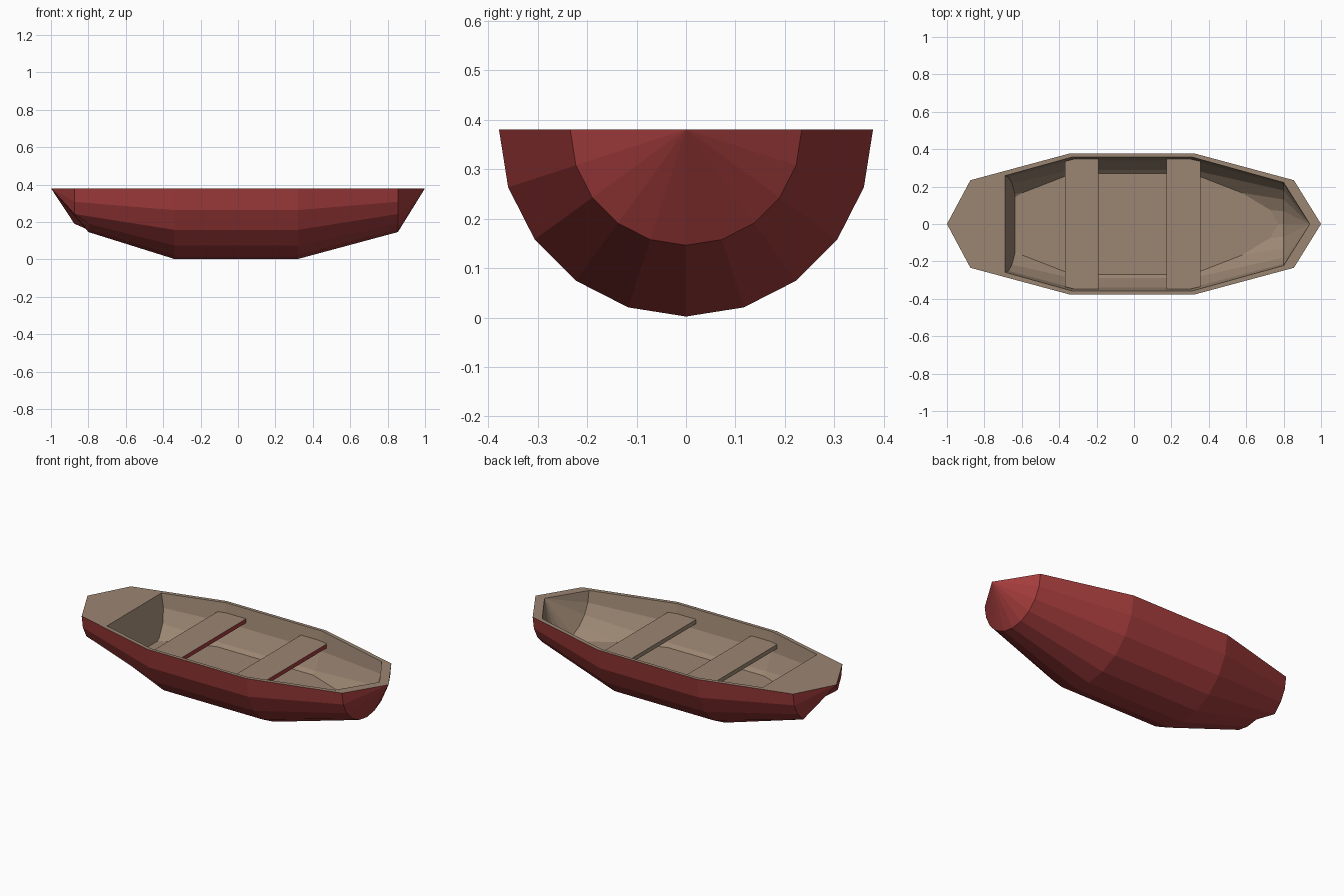
import bpy, bmesh
from math import sin, cos, pi, atan2
from mathutils import Vector

if "Cube" in bpy.data.objects:
    bpy.data.objects.remove(bpy.data.objects["Cube"])

TOP = 0.38


def material(name, rgb):
    m = bpy.data.materials.new(name)
    m.diffuse_color = (*rgb, 1)
    m.use_nodes = True
    m.node_tree.nodes["Principled BSDF"].inputs["Base Color"].default_value = m.diffuse_color
    return m


red = material("red_paint", (0.37, 0.045, 0.045))
wood = material("wood", (0.33, 0.24, 0.17))


def finish(bm, name, *mats):
    me = bpy.data.meshes.new(name)
    bm.to_mesh(me)
    bm.free()
    ob = bpy.data.objects.new(name, me)
    bpy.context.collection.objects.link(ob)
    for m in mats:
        me.materials.append(m)


def half_shell(stations, tips):
    """Half-round rings joined along x and closed by a pointed fan at each end."""
    bm = bmesh.new()
    rings = [[bm.verts.new((x, r * cos(k * pi / 10), TOP - r * sin(k * pi / 10)))
              for k in range(11)] for x, r in stations]
    for a, b in zip(rings, rings[1:]):
        for k in range(10):
            bm.faces.new((a[k], a[k + 1], b[k + 1], b[k]))
    for x, ring in zip(tips, (rings[0], rings[-1])):
        tip = bm.verts.new((x, 0, TOP))
        for k in range(10):
            bm.faces.new((tip, ring[k], ring[k + 1]))
    bmesh.ops.recalc_face_normals(bm, faces=bm.faces)
    # make the normals point away from the boat's centre line
    if sum(f.normal.z * f.calc_area() for f in bm.faces) > 0:
        bmesh.ops.reverse_faces(bm, faces=bm.faces)
    return bm, rings


def cut_and_cap(bm, co, no):
    """Remove everything on the normal side of a plane and cap the cut."""
    no = Vector(no).normalized()
    res = bmesh.ops.bisect_plane(bm, geom=bm.verts[:] + bm.edges[:] + bm.faces[:],
                                 plane_co=co, plane_no=no, clear_outer=True)
    vs = [g for g in res["geom_cut"] if isinstance(g, bmesh.types.BMVert)]
    mid = sum((v.co for v in vs), Vector()) / len(vs)
    u = Vector((0, 1, 0))
    w = no.cross(u)
    vs.sort(key=lambda v: atan2((v.co - mid).dot(w), (v.co - mid).dot(u)))
    f = bm.faces.new(vs)
    f.normal_update()
    if f.normal.dot(no) < 0:
        f.normal_flip()


# outer hull, with the lower bow pulled back
bm, rings = half_shell([(-0.875, 0.234), (-0.34, 0.378), (0.32, 0.378), (0.855, 0.234)],
                       (-1, 1))
for k in range(4, 8):
    rings[0][k].co.x = -0.80
finish(bm, "hull", red)

# inner lining with sloped bulkhead and flat floor
bm, _ = half_shell([(-0.82, 0.222), (-0.33, 0.358), (0.31, 0.358), (0.80, 0.222)],
                   (-0.94, 0.94))
cut_and_cap(bm, (-0.69, 0, TOP), (-0.23, 0, -0.055))
cut_and_cap(bm, (0, 0, 0.15), (0, 0, -1))
bmesh.ops.reverse_faces(bm, faces=bm.faces)
finish(bm, "interior", wood)

# flat rim and bow deck
outer = [(-0.875, 0.234), (-0.34, 0.378), (0.32, 0.378), (0.855, 0.234), (1, 0)]
inner = [(-0.69, 0.258), (-0.33, 0.358), (0.31, 0.358), (0.80, 0.222), (0.94, 0)]
polys = [[(-1, 0), (-0.875, -0.234), (-0.69, -0.258), (-0.69, 0.258), (-0.875, 0.234)]]
for s in (1, -1):
    for i in range(4):
        polys.append([(x, s * y) for x, y in
                      (outer[i], outer[i + 1], inner[i + 1], inner[i])])
bm = bmesh.new()
for p in polys:
    f = bm.faces.new([bm.verts.new((x, y, TOP)) for x, y in p])
    f.normal_update()
    if f.normal.z < 0:
        f.normal_flip()
bmesh.ops.remove_doubles(bm, verts=bm.verts, dist=1e-4)
finish(bm, "rim", wood)


# seats: planks with the ends trimmed to the hull, one edge painted red
def seat(name, side):
    bm = bmesh.new()
    half = [(side[0], side[1]), (side[2], 0.348), (side[3], 0.348), (side[4], side[5])]
    pts = half + [(x, -y) for x, y in reversed(half)]
    base = bm.faces.new([bm.verts.new((x, y, 0.30)) for x, y in pts])
    ext = bmesh.ops.extrude_face_region(bm, geom=[base])
    bmesh.ops.translate(bm, vec=(0, 0, 0.025),
                        verts=[g for g in ext["geom"] if isinstance(g, bmesh.types.BMVert)])
    if not any(f is base for f in bm.faces):
        bm.faces.new([v for v in bm.verts if v.co.z < 0.31])
    bmesh.ops.recalc_face_normals(bm, faces=bm.faces)
    for f in bm.faces:
        if f.normal.x > 0.9:
            f.material_index = 1
    finish(bm, name, wood, red)


seat("bow_seat", (-0.37, 0.335, -0.32, -0.195, -0.19, 0.347))
seat("stern_seat", (0.175, 0.347, 0.18, 0.30, 0.355, 0.335))
